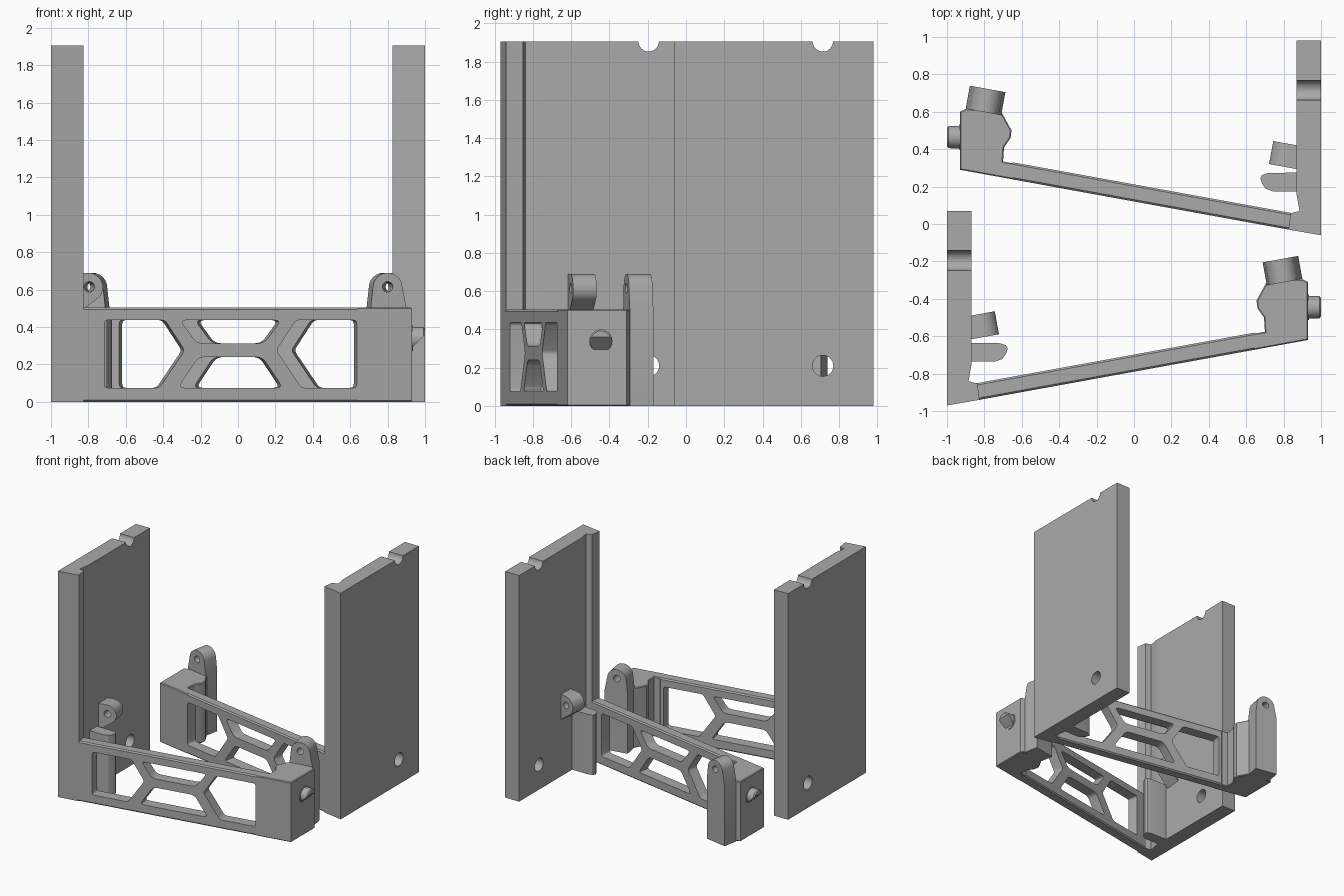
import bpy, bmesh, math
from mathutils import Matrix, Vector

if "Cube" in bpy.data.objects:
    bpy.data.objects.remove(bpy.data.objects["Cube"], do_unlink=True)

grey = bpy.data.materials.new("plain grey")
grey.use_nodes = True
shade = (0.4, 0.4, 0.4, 1)
grey.diffuse_color = shade
grey.node_tree.nodes["Principled BSDF"].inputs["Base Color"].default_value = shade

HEIGHT, ARM_H, SHIFT = 1.905, 0.505, 0.91
SLOPE = 0.182                     # the arms run at about ten degrees
parts = []


def arc(cx, cy, r, start, end, n=16):
    angles = [math.radians(start + (end - start) * i / n) for i in range(n + 1)]
    return [(cx + r * math.cos(a), cy + r * math.sin(a)) for a in angles]


def circle(cx, cy, r, n=32):
    return arc(cx, cy, r, 0, 360, n)[:-1]


def rounded(points, r=0.03, n=4):
    """Soften the corners of a polygon."""
    out = []
    for i, p in enumerate(points):
        p = Vector(p)
        a, b = Vector(points[i - 1]), Vector(points[(i + 1) % len(points)])
        a, b = p + (a - p).normalized() * r, p + (b - p).normalized() * r
        for k in range(n + 1):
            t = k / n
            out.append(tuple(a * (1 - t) ** 2 + p * 2 * t * (1 - t) + b * t * t))
    return out


def plate(name, outline, depth, matrix=Matrix(), holes=(), bevel=0.0, cut=None):
    """Extrude an outline with holes along local z, then place it."""
    bm = bmesh.new()
    edges, rim = [], set()
    for loop in [outline, *holes]:
        vs = [bm.verts.new((p[0], p[1], 0)) for p in loop]
        edges += [bm.edges.new((v, vs[i - 1])) for i, v in enumerate(vs)]
        if loop is outline:
            rim = {tuple(round(c, 5) for c in v.co.xy) for v in vs}
    if holes:
        bmesh.ops.triangle_fill(bm, edges=edges, use_beauty=True)
    else:
        bm.faces.new(vs)
    out = bmesh.ops.extrude_face_region(bm, geom=bm.faces[:], use_keep_orig=True)
    top = [v for v in out["geom"] if isinstance(v, bmesh.types.BMVert)]
    bmesh.ops.translate(bm, verts=top, vec=(0, 0, depth))
    bmesh.ops.recalc_face_normals(bm, faces=bm.faces[:])
    if bevel:
        chosen = [e for e in bm.edges if e.is_manifold and e.calc_face_angle(0) > 1.5
                  and abs(e.verts[0].co.z - e.verts[1].co.z) < 1e-5
                  and all(tuple(round(c, 5) for c in v.co.xy) in rim for v in e.verts)]
        bmesh.ops.bevel(bm, geom=chosen, offset=bevel, segments=1, affect="EDGES")
    bmesh.ops.transform(bm, matrix=matrix, verts=bm.verts[:])
    if cut:
        bmesh.ops.bisect_plane(bm, geom=bm.verts[:] + bm.edges[:] + bm.faces[:],
                               plane_co=cut[0], plane_no=cut[1], clear_outer=True)
        bmesh.ops.holes_fill(bm, edges=[e for e in bm.edges if e.is_boundary])
    bmesh.ops.recalc_face_normals(bm, faces=bm.faces[:])
    parts.append((name, bm))


def slanted(x, y):
    """Local x, y become x, z; local z goes back, square to the arm."""
    d = Vector((1, SLOPE, 0))
    n = Vector((-SLOPE, 1, 0)).normalized()
    m = Matrix((d, (0, 0, 1), n)).transposed().to_4x4()
    m.translation = (0, y - SLOPE * x, 0)
    return m


def sideways(x):
    """Local x, y become y, z; local z goes along x."""
    return Matrix(((0, 0, 1, x), (1, 0, 0, 0), (0, 1, 0, 0), (0, 0, 0, 1)))


# Tall side panel with a screw hole and a round notch in the top edge
panel = [(-0.757, 0), (0.07, 0), (0.07, HEIGHT)]
panel += arc(-0.195, HEIGHT, 0.053, 0, -180) + [(-0.757, HEIGHT)]
plate("side_panel", panel, 0.13, sideways(-1), [circle(-0.195, 0.21, 0.055)])

# Full-height corner post with a groove behind the arm
post = [(-1, -0.97), (-0.826, -0.94), (-0.837, -0.853), (-0.885, -0.84),
        (-0.87, -0.757), (-0.87, -0.74), (-1, -0.74)]
plate("corner_post", post, HEIGHT)

# Slanted arm with a cross-braced window
MID, LOW, TOP = -0.04, 0.075, 0.437
side = [(-0.675, LOW), (-0.38, LOW), (-0.245, 0.275), (-0.35, TOP), (-0.675, TOP)]
upper = [(-0.27, TOP), (-0.18, 0.313), (0.18, 0.313), (0.27, TOP)]
lower = [(-0.28, LOW), (-0.17, 0.24), (0.17, 0.24), (0.28, LOW)]
windows = [rounded([(MID + s * x, z) for x, z in shape], r)
           for shape, s, r in ((side, 1, 0.02), (side, -1, 0.02),
                               (upper, 1, 0.035), (lower, 1, 0.035))]
plate("arm", [(-0.85, 0), (0.67, 0), (0.67, ARM_H), (-0.85, ARM_H)], 0.09,
      slanted(-0.826, -0.94), windows, 0.01)

# Block at the free end of the arm
block = [(0.64, -0.673), (0.93, -0.62), (0.93, -0.31), (0.9, -0.295), (0.715, -0.3),
         (0.655, -0.41), (0.66, -0.45), (0.695, -0.5), (0.7, -0.576), (0.64, -0.587)]
plate("arm_end_block", block, ARM_H, bevel=0.006)

# Upright lug on the block, with its pin hole
lug = [(0.71, 0), (0.9, 0), (0.9, ARM_H)] + arc(0.8, 0.612, 0.078, 10, 170)
lug += [(0.71, ARM_H)]
plate("arm_lug", lug, 0.125, slanted(0.81, -0.31), [circle(0.8, 0.615, 0.028, 20)])

# Matching lug on the panel, with a sloped underside
ear = [(-0.9, 0.44)] + arc(-0.8, 0.612, 0.078, -45, 90) + [(-0.9, 0.69)]
plate("panel_lug", ear, 0.125, slanted(-0.725, -0.59), [circle(-0.795, 0.615, 0.028, 20)])

# Guide tongue on the panel
tongue = [(-0.9, -0.635), (-0.72, -0.637), (-0.685, -0.648), (-0.675, -0.665),
          (-0.685, -0.695), (-0.705, -0.722), (-0.74, -0.735), (-0.9, -0.735)]
plate("guide_tongue", tongue, ARM_H)

# Latch peg with a ramp cut on its underside
plate("latch_peg", circle(-0.445, 0.34, 0.06), 0.09, sideways(0.91), bevel=0.008,
      cut=((0.93, 0, 0.29), (1, 0, -1)))
plate("peg_collar", circle(-0.445, 0.34, 0.067), 0.025, sideways(0.91))


def add(name, bm):
    mesh = bpy.data.meshes.new(name)
    bm.to_mesh(mesh)
    mesh.materials.append(grey)
    obj = bpy.data.objects.new(name, mesh)
    bpy.context.collection.objects.link(obj)
    obj.select_set(True)
    bpy.context.view_layer.objects.active = obj


# Front bracket, and the mirrored rear bracket behind it
bpy.ops.object.select_all(action="DESELECT")
for name, bm in parts:
    add("front_" + name, bm)
    bmesh.ops.transform(bm, verts=bm.verts[:],
                        matrix=Matrix.Translation((0, SHIFT, 0)) @ Matrix.Diagonal((-1, 1, 1, 1)))
    bmesh.ops.reverse_faces(bm, faces=bm.faces[:])
    add("rear_" + name, bm)
    bm.free()
bpy.ops.object.shade_smooth_by_angle(angle=math.radians(30))
